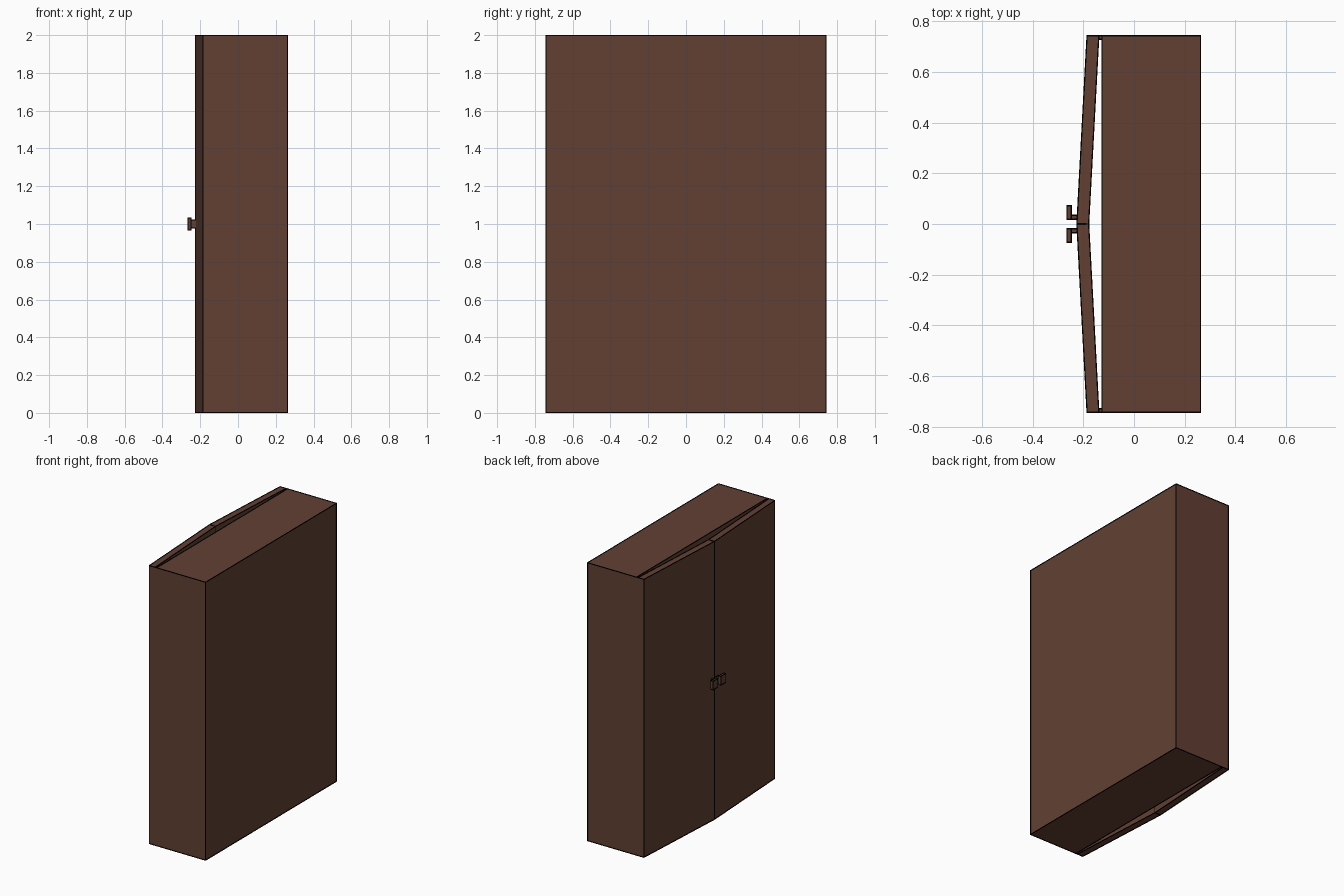
import bpy
import bmesh
from mathutils import Matrix, Vector

if "Cube" in bpy.data.objects:
    bpy.data.objects.remove(bpy.data.objects["Cube"], do_unlink=True)


def make_material(name, colour):
    mat = bpy.data.materials.new(name)
    mat.use_nodes = True
    mat.diffuse_color = colour
    mat.node_tree.nodes["Principled BSDF"].inputs["Base Color"].default_value = colour
    return mat


brown = make_material("reddish_brown_wood", (0.122, 0.051, 0.033, 1.0))
black = make_material("black_trim", (0.0, 0.0, 0.0, 1.0))

TRIM = 0.005
BOTTOM, TOP = TRIM / 2, 2 - TRIM / 2
HALF_WIDTH = 0.742


def finish(bm, name, material):
    bmesh.ops.recalc_face_normals(bm, faces=bm.faces)
    mesh = bpy.data.meshes.new(name)
    bm.to_mesh(mesh)
    bm.free()
    mesh.materials.append(material)
    bpy.context.collection.objects.link(bpy.data.objects.new(name, mesh))


def is_flush_joint(a, b):
    """True for upright edges where body, hinge and door share one side face."""
    upright = abs(a.z - b.z) > 1
    return upright and abs(a.y) > HALF_WIDTH - 0.02 and -0.15 < a.x < -0.1


def prism(name, outline, bottom, top):
    """Extrude a plan outline between two heights and trim its edges in black."""
    bm = bmesh.new()
    face = bm.faces.new([bm.verts.new((x, y, bottom)) for x, y in outline])
    grown = bmesh.ops.extrude_face_region(bm, geom=[face])
    for v in grown["geom"]:
        if isinstance(v, bmesh.types.BMVert):
            v.co.z = top

    # Thin square strips along the edges
    trim = bmesh.new()
    for edge in bm.edges:
        a, b = (v.co for v in edge.verts)
        if is_flush_joint(a, b):
            continue
        span = b - a
        turn = span.to_track_quat("Z", "Y").to_matrix().to_4x4()
        size = Matrix.Diagonal(Vector((TRIM, TRIM, span.length + TRIM, 1)))
        bmesh.ops.create_cube(trim, size=1,
                              matrix=Matrix.Translation((a + b) / 2) @ turn @ size)
    finish(trim, name + "_edge_trim", black)
    finish(bm, name, brown)


def block(name, x0, x1, y0, y1, z0, z1):
    prism(name, [(x0, y0), (x1, y0), (x1, y1), (x0, y1)], z0, z1)


# Cabinet body
block("cabinet_body", -0.126, 0.262, -HALF_WIDTH, HALF_WIDTH, BOTTOM, TOP)

for side, s in (("left", 1), ("right", -1)):
    # Hinge strip joining the body to the door
    block(side + "_hinge_strip", -0.140, -0.126,
          s * (HALF_WIDTH - 0.013), s * HALF_WIDTH, BOTTOM, TOP)

    # Door, slightly ajar and meeting its partner in the middle
    prism(side + "_door",
          [(-0.185, s * HALF_WIDTH), (-0.139, s * HALF_WIDTH),
           (-0.179, 0), (-0.225, s * 0.002)], BOTTOM, TOP)

    # L-shaped handle: stem and grip
    block(side + "_handle_stem", -0.248, -0.220, s * 0.019, s * 0.034, 0.978, 1.022)
    block(side + "_handle_grip", -0.264, -0.248, s * 0.019, s * 0.072, 0.969, 1.031)
